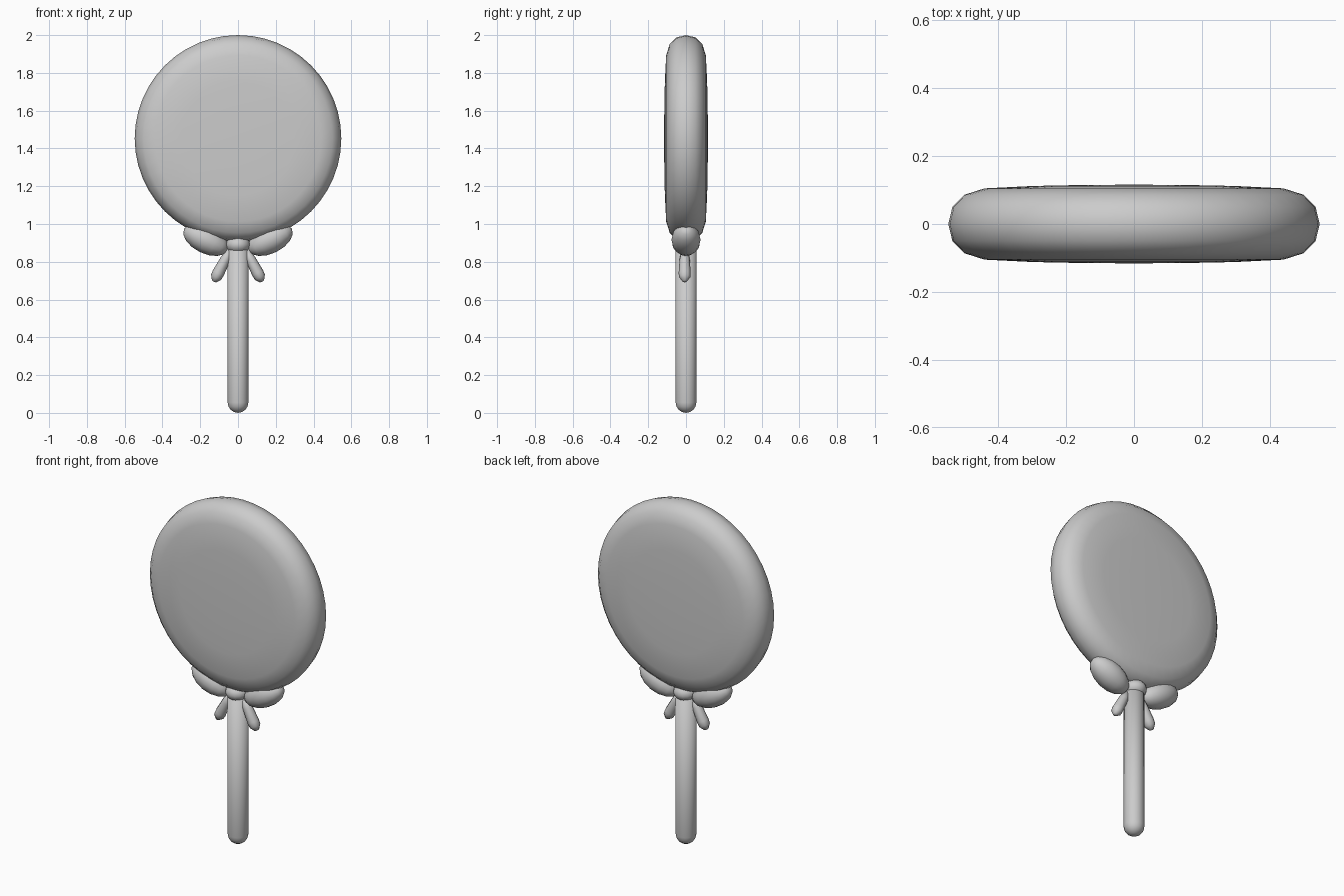
import bpy, bmesh
from math import radians, sin, cos, pi
from mathutils import Matrix, Vector

if "Cube" in bpy.data.objects:
    bpy.data.objects.remove(bpy.data.objects["Cube"])


def lathe(name, profile, segments, matrix):
    """Spin (radius, height) points about local z, then place with matrix."""
    bm = bmesh.new()
    rings = []
    for r, h in profile:
        if r == 0:
            rings.append([bm.verts.new((0, 0, h))])
        else:
            rings.append([bm.verts.new((r * cos(2 * pi * i / segments),
                                        r * sin(2 * pi * i / segments), h))
                          for i in range(segments)])
    for a, b in zip(rings, rings[1:]):
        for i in range(segments):
            j = (i + 1) % segments
            quad = [a[i % len(a)], a[j % len(a)], b[j % len(b)], b[i % len(b)]]
            bm.faces.new(list(dict.fromkeys(quad)))
    bm.transform(matrix)
    bmesh.ops.recalc_face_normals(bm, faces=bm.faces)
    for f in bm.faces:
        f.smooth = True
    mesh = bpy.data.meshes.new(name)
    bm.to_mesh(mesh)
    bm.free()
    ob = bpy.data.objects.new(name, mesh)
    bpy.context.collection.objects.link(ob)
    return ob


def place(location, direction, scale=(1, 1, 1)):
    """Matrix that points local z along direction."""
    x, _, z = direction
    turn = Matrix.Rotation(Vector((z, x)).angle(Vector((1, 0))) * (1 if x >= 0 else -1), 4, 'Y')
    return Matrix.Translation(location) @ turn @ Matrix.Diagonal((*scale, 1))


def ball(rings):
    pts = [(sin(pi * i / rings), -cos(pi * i / rings)) for i in range(1, rings)]
    return [(0, -1)] + pts + [(0, 1)]


# candy disc, gently domed on both faces
half = [(0, 0.116), (0.15, 0.115), (0.3, 0.112), (0.44, 0.105), (0.5, 0.086), (0.535, 0.05)]
disc = half + [(0.547, 0)] + [(r, -h) for r, h in reversed(half)]
lathe("candy_disc", disc, 48,
      Matrix.Translation((0, 0, 1.453)) @ Matrix.Rotation(radians(90), 4, 'X'))

# stick with rounded foot
R = 0.055
foot = [(R * sin(a), R * (1 - cos(a))) for a in (pi / 8, pi / 4, 3 * pi / 8, pi / 2)]
lathe("stick", [(0, 0)] + foot + [(R, 1.0), (0, 1.0)], 24, Matrix.Identity(4))

# bow knot
lathe("bow_knot", ball(8), 16, place((0, 0, 0.89), (0, 0, 1), (0.066, 0.072, 0.05)))

# bow loops and ribbon tails, one each side
tail = [(0, 0), (0.018, 0.005), (0.027, 0.06), (0.032, 0.14), (0.03, 0.165), (0.012, 0.19), (0, 0.192)]
for side, label in ((-1, "left"), (1, "right")):
    tilt = radians(26)
    lathe("bow_loop_" + label, ball(8), 16,
          place((side * 0.17, 0, 0.917), (side * cos(tilt), 0, sin(tilt)), (0.073, 0.077, 0.129)))
    lathe("ribbon_tail_" + label, tail, 8,
          place((side * 0.04, -0.007, 0.865), (side * 0.46, 0, -0.89)))
